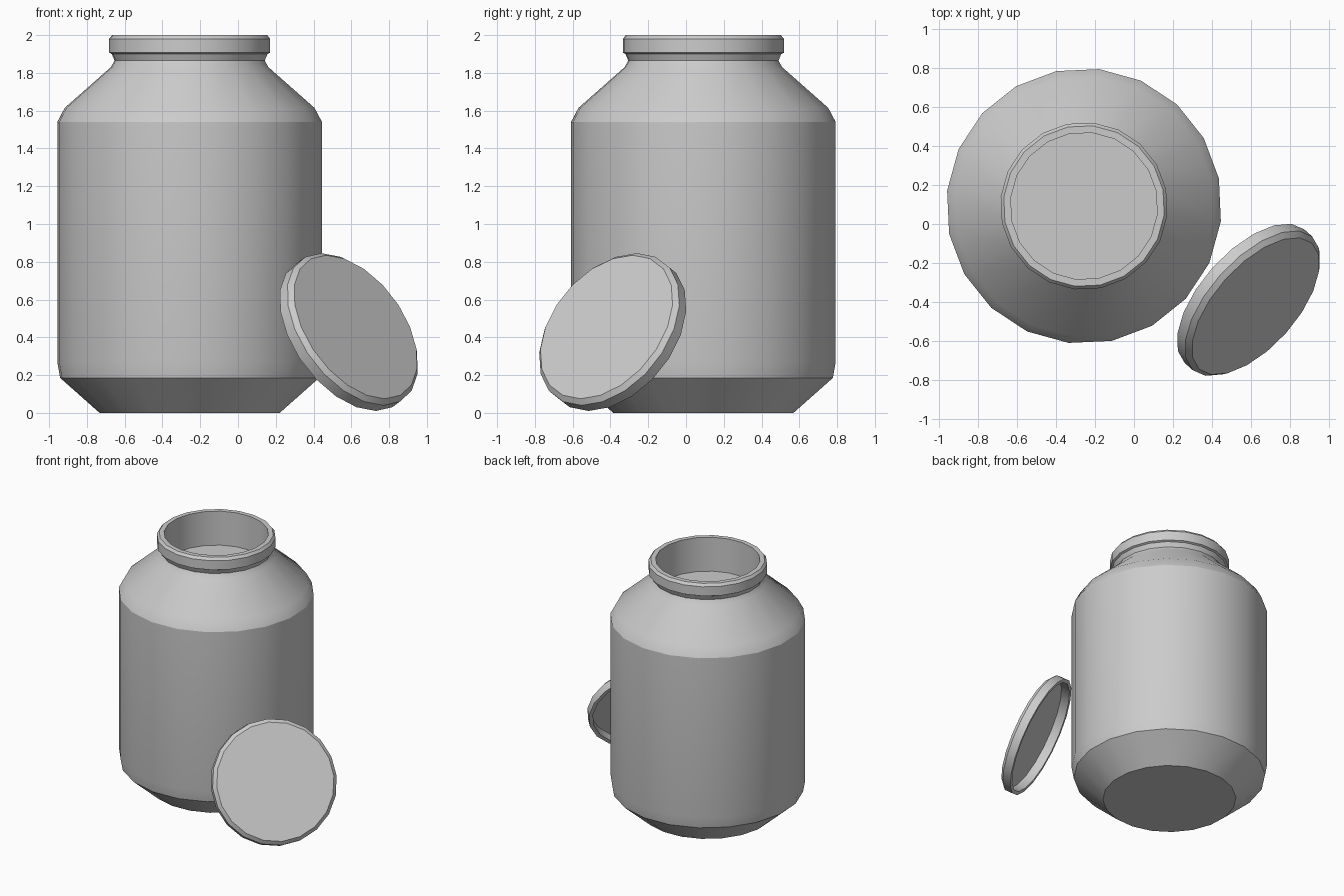
import bpy, bmesh, math
from mathutils import Vector

if "Cube" in bpy.data.objects:
    bpy.data.objects.remove(bpy.data.objects["Cube"])

SIDES = 20


def lathe(name, profile, phase):
    """Revolve (radius, height) points into a closed solid with flat end caps."""
    bm = bmesh.new()
    rings = []
    for r, z in profile:
        rings.append([bm.verts.new((r * math.cos(phase + i * math.tau / SIDES),
                                    r * math.sin(phase + i * math.tau / SIDES), z))
                      for i in range(SIDES)])
    for a, b in zip(rings, rings[1:]):
        for i in range(SIDES):
            j = (i + 1) % SIDES
            bm.faces.new((a[i], a[j], b[j], b[i]))
    bm.faces.new(rings[0][::-1])
    bm.faces.new(rings[-1])
    bmesh.ops.recalc_face_normals(bm, faces=bm.faces)
    mesh = bpy.data.meshes.new(name)
    bm.to_mesh(mesh)
    bm.free()
    obj = bpy.data.objects.new(name, mesh)
    bpy.context.collection.objects.link(obj)
    bpy.ops.object.select_all(action='DESELECT')
    obj.select_set(True)
    bpy.context.view_layer.objects.active = obj
    bpy.ops.object.shade_smooth_by_angle(angle=math.radians(25))
    return obj


# Jar: tapered foot, body, shoulder, neck, rim, then the shallow open mouth
jar = lathe("jar", [
    (0.48, 0.0), (0.69, 0.185), (0.705, 0.27), (0.705, 1.54), (0.665, 1.615),
    (0.42, 1.83), (0.40, 1.865), (0.415, 1.90), (0.429, 1.907), (0.429, 1.98),
    (0.413, 2.0), (0.377, 2.0), (0.377, 1.73)], math.radians(11.6))
jar.location = (-0.256, 0.092, 0)

# Lid: recess, rim, bevelled outer face; leaning against the jar
lid = lathe("lid", [
    (0.43, 0.065), (0.43, 0.0), (0.459, 0.0), (0.459, 0.062), (0.433, 0.087)], 0.0)
lid.rotation_euler = Vector((0.655, -0.585, 0.48)).to_track_quat('Z', 'Y').to_euler()
lid.location = (0.566, -0.37, 0.413)
